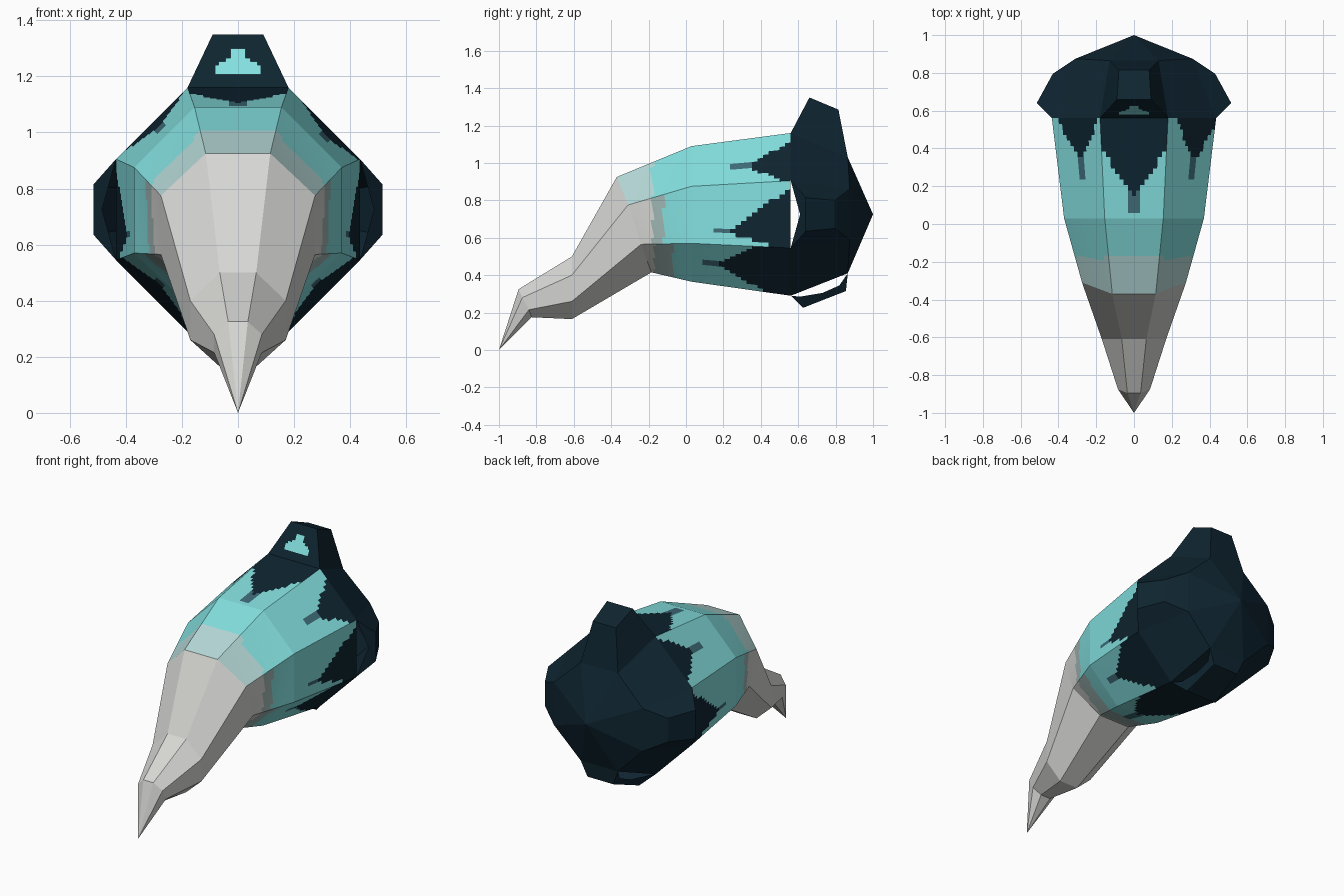
import bpy, bmesh
from mathutils import Vector

old = bpy.data.objects.get("Cube")
if old:
    bpy.data.objects.remove(old, do_unlink=True)


def make_material(name, colour):
    mat = bpy.data.materials.new(name)
    mat.use_nodes = True
    mat.diffuse_color = (*colour, 1)
    mat.node_tree.nodes["Principled BSDF"].inputs["Base Color"].default_value = (*colour, 1)
    return mat


MATERIALS = [
    make_material("bone", (0.68, 0.68, 0.66)),
    make_material("grey_teal", (0.35, 0.48, 0.46)),
    make_material("pale_turquoise", (0.46, 0.69, 0.68)),
    make_material("turquoise", (0.23, 0.74, 0.74)),
    make_material("slate_teal", (0.05, 0.15, 0.19)),
    make_material("dark_navy", (0.0045, 0.018, 0.03)),
]
BONE, BLEND, PALE, TURQUOISE, SLATE, NAVY = range(len(MATERIALS))


def finish(bm, name):
    bmesh.ops.remove_doubles(bm, verts=bm.verts, dist=0.0005)
    bmesh.ops.recalc_face_normals(bm, faces=bm.faces)
    mesh = bpy.data.meshes.new(name)
    bm.to_mesh(mesh)
    bm.free()
    for mat in MATERIALS:
        mesh.materials.append(mat)
    obj = bpy.data.objects.new(name, mesh)
    bpy.context.collection.objects.link(obj)
    return obj


def add_face(bm, points, mat):
    face = bm.faces.new([bm.verts.new(p) for p in points])
    face.material_index = mat
    return face


def mirror(p):
    return Vector((-p[0], p[1], p[2]))


def octagon(*half):
    """Full ring from its left half: top, upper side, lower side, bottom."""
    half = [Vector(p) for p in half]
    return half + [mirror(p) for p in reversed(half)]


# Cross-sections from the tip of the beak to the back
tip = [Vector((0, -1, 0))] * 8
beak_end = octagon((.035, -.895, .325), (.085, -.875, .28), (.085, -.84, .215), (.035, -.825, .175))
beak_bend = octagon((.065, -.61, .5), (.17, -.61, .4), (.17, -.61, .26), (.065, -.61, .165))
beak_root = octagon((.115, -.37, .925), (.275, -.31, .775), (.275, -.24, .565), (.11, -.185, .415))
middle = octagon((.155, .03, 1.09), (.37, .03, .875), (.37, .03, .57), (.155, .03, .365))
rim = octagon((.18, .56, 1.16), (.435, .56, .905), (.435, .56, .545), (.18, .56, .29))
back = octagon((.13, .865, 1.03), (.31, .875, .86), (.31, .875, .59), (.13, .865, .41))

# Panel paint: dark patch centre, its front, its half width, then two colour limits
PAINT = {
    "upper_left": (.62, .34, .42, -1, -.18),
    "upper_right": (.47, .34, .42, -1, -.18),
    "side": (.8, .24, .68, -.18, -.12),
    "lower": (.45, .18, .75, -.17, -.07),
    "bottom": (.5, .03, 1, -.17, -.06),
    "top": (.5, .15, .7, -1, -.17),
}
PANELS = ["upper_left", "side", "lower", "bottom", "lower", "side", "upper_right", "top"]


def paint(panel, v, y):
    centre, start, width, bone_end, blend_end = PAINT[panel]
    d = abs(v - centre)
    if panel == "side" and v > centre:
        d *= 3
    if y > start + (rim[0].y - start) * (d / width) ** 1.3:
        return NAVY
    if y > start - .1 and d < .07:
        return SLATE
    if y < bone_end:
        return BONE
    if y < blend_end:
        return PALE if panel in ("top", "upper_left", "upper_right") else BLEND
    return TURQUOISE


def panel_grid(bm, a, b, i, across, along):
    """Bilinear patch of small cells between two neighbouring rings."""
    j = (i + 1) % 8

    def at(u, v):
        return a[i].lerp(a[j], v).lerp(b[i].lerp(b[j], v), u)

    for m in range(along):
        for n in range(across):
            u0, u1 = m / along, (m + 1) / along
            v0, v1 = n / across, (n + 1) / across
            v = (v0 + v1) / 2
            y = at((u0 + u1) / 2, v).y
            mat = paint(PANELS[i], 1 - v if 4 <= i <= 6 else v, y)
            add_face(bm, [at(u0, v0), at(u0, v1), at(u1, v1), at(u1, v0)], mat)


# Painted body: an open eight-sided tube
bm = bmesh.new()
for i in range(8):
    panel_grid(bm, beak_root, middle, i, 15, 14)
    panel_grid(bm, middle, rim, i, 15, 18)
finish(bm, "body")

# Beak: plain faceted loft down to a point
bm = bmesh.new()
for a, b in ((beak_end, beak_bend), (beak_bend, beak_root)):
    for i in range(8):
        j = (i + 1) % 8
        add_face(bm, [a[i], a[j], b[j], b[i]], BONE)
for i in range(8):
    add_face(bm, [tip[i], beak_end[i], beak_end[(i + 1) % 8]], BONE)
finish(bm, "beak")

# Rounded back shell: diagonal and bottom panels, closed to an apex
bm = bmesh.new()
apex = Vector((0, 1, .725))
for i in range(8):
    j = (i + 1) % 8
    if PANELS[i] not in ("top", "side"):
        add_face(bm, [rim[i], rim[j], back[j], back[i]], NAVY)
    add_face(bm, [back[i], back[j], apex], NAVY)


def flare(a, b, c, d, root_a, root_b, front_a, front_b, notch=None):
    """Raised lobe: front, outer, rear and end faces, with an optional notch in front."""
    if notch:
        for tri in ((a, front_a, notch), (front_a, front_b, notch), (front_b, b, notch)):
            add_face(bm, tri, NAVY)
    else:
        add_face(bm, [a, front_a, front_b, b], NAVY)
    add_face(bm, [front_a, c, d, front_b], NAVY)
    add_face(bm, [c, root_a, root_b, d], NAVY)
    add_face(bm, [a, root_a, c, front_a], NAVY)
    add_face(bm, [b, front_b, d, root_b], NAVY)


# Crest lobe on top
crest_front, crest_rear = Vector((.09, .66, 1.35)), Vector((.08, .815, 1.285))
flare(rim[0], rim[7], crest_rear, mirror(crest_rear), back[0], back[7],
      crest_front, mirror(crest_front))

# Side lobes, notched where they leave the body
side = [Vector(p) for p in ((.43, .795, .8), (.43, .795, .65), (.515, .64, .815),
                            (.515, .64, .635), (.485, .61, .725))]
for first, last, pts in ((1, 2, side), (6, 5, [mirror(p) for p in side])):
    flare(rim[first], rim[last], pts[0], pts[1], back[first], back[last], *pts[2:])
finish(bm, "back_shell")

# Scoop under the back, open between its sides and the shell
bm = bmesh.new()
low_front, low_rear = Vector((.11, .625, .225)), Vector((.09, .855, .315))
inner = [Vector((.11, .82, .345)), Vector((.12, .73, .305)), Vector((.14, .61, .285))]
outline = [rim[3], low_front, low_rear, back[3]]
for p, q in zip(outline, outline[1:]):
    add_face(bm, [p, q, mirror(q), mirror(p)], NAVY)
for flip in (lambda p: p, mirror):
    strip = [flip(p) for p in outline + inner]
    add_face(bm, [strip[0], strip[1], strip[5], strip[6]], NAVY)
    add_face(bm, [strip[1], strip[2], strip[4], strip[5]], NAVY)
    add_face(bm, [strip[2], strip[3], strip[4]], NAVY)
finish(bm, "lower_scoop")

# Bright mark on the front of the crest
bm = bmesh.new()
for half_width, low, high in ((.082, 1.207, 1.24), (.07, 1.24, 1.253), (.045, 1.253, 1.265), (.027, 1.265, 1.3)):
    corners = [(-half_width, low), (half_width, low), (half_width, high), (-half_width, high)]
    add_face(bm, [(x, .553 + (z - rim[0].z) * .526, z) for x, z in corners], TURQUOISE)
finish(bm, "crest_mark")
